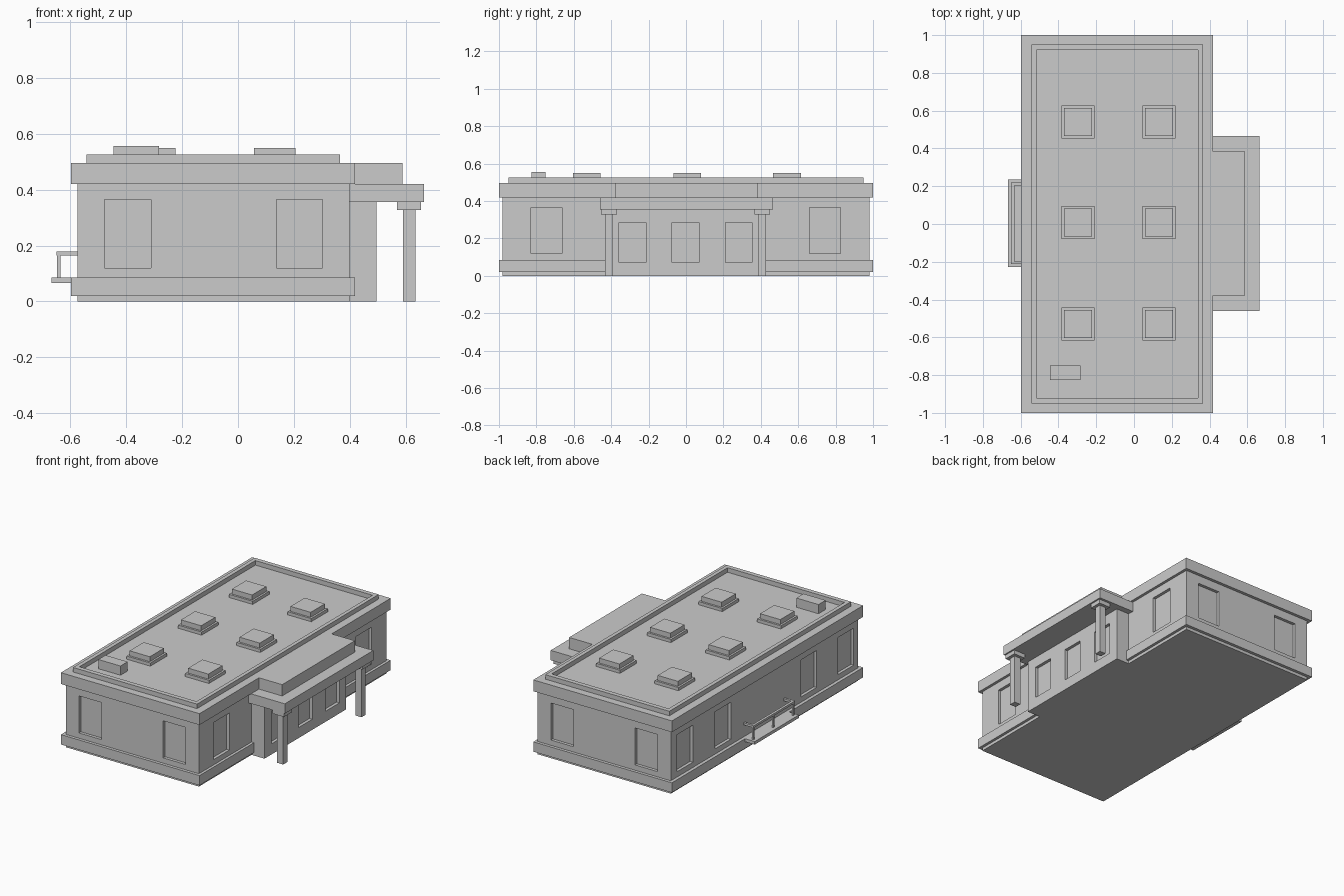
import bpy, bmesh
from mathutils import Matrix, Vector

if "Cube" in bpy.data.objects:
    bpy.data.objects.remove(bpy.data.objects["Cube"])


def boxes(name, items):
    """One object made of boxes, each (x0, x1, y0, y1, z0, z1)."""
    bm = bmesh.new()
    for x0, x1, y0, y1, z0, z1 in items:
        centre = Vector(((x0 + x1) / 2, (y0 + y1) / 2, (z0 + z1) / 2))
        size = (x1 - x0, y1 - y0, z1 - z0, 1)
        bmesh.ops.create_cube(bm, size=1, matrix=Matrix.Translation(centre) @ Matrix.Diagonal(size))
    mesh = bpy.data.meshes.new(name)
    bm.to_mesh(mesh)
    bm.free()
    ob = bpy.data.objects.new(name, mesh)
    bpy.context.collection.objects.link(ob)
    return ob


def cut(target, items):
    """Cut box recesses out of the target."""
    cutter = boxes(target.name + "_cutter", items)
    cutter.hide_render = True
    mod = target.modifiers.new("recesses", 'BOOLEAN')
    mod.operation = 'DIFFERENCE'
    mod.solver = 'EXACT'
    mod.object = cutter
    bpy.context.view_layer.objects.active = target
    bpy.ops.object.modifier_apply(modifier=mod.name)
    bpy.data.objects.remove(cutter)


D = 0.02        # window recess depth
W = 0.083       # half window width
Z = (0.12, 0.365)

# Main walls with recessed windows on all four sides
walls = boxes("main_walls", [(-0.575, 0.40, -0.98, 0.98, 0, 0.45)])
wins = []
for x in (-0.395, 0.22):
    wins.append((x - W, x + W, -1.1, -0.98 + D, *Z))
    wins.append((x - W, x + W, 0.98 - D, 1.1, *Z))
for y in (-0.745, 0.742):
    wins.append((0.40 - D, 0.5, y - W, y + W, *Z))
for y in (-0.85, -0.462, 0.435, 0.832):
    wins.append((-0.7, -0.575 + D, y - W, y + W, *Z))
cut(walls, wins)

# Entrance block with three windows
block = boxes("entrance_block", [(0.31, 0.495, -0.43, 0.425, 0, 0.37)])
cut(block, [(0.495 - D, 0.6, y - 0.072, y + 0.072, 0.07, 0.285) for y in (-0.286, -0.002, 0.282)])

# Base band and cornice
boxes("base_band", [(-0.597, 0.418, -1, 1, 0.02, 0.085)])
boxes("cornice", [(-0.597, 0.418, -1, 1, 0.42, 0.495)])

# Parapet frame around the flat roof
parapet = boxes("parapet", [(-0.543, 0.365, -0.95, 0.95, 0.48, 0.525)])
cut(parapet, [(-0.517, 0.34, -0.92, 0.92, 0.4, 0.6)])

# Porch roof, upper step and columns with capitals
boxes("porch_roof", [(0.38, 0.665, -0.46, 0.465, 0.355, 0.42)])
boxes("porch_upper_step", [(0.38, 0.588, -0.378, 0.383, 0.42, 0.495)])
for side, y in (("front", -0.412), ("back", 0.407)):
    boxes(side + "_column", [(0.59, 0.635, y - 0.022, y + 0.022, 0, 0.335)])
    boxes(side + "_capital", [(0.57, 0.655, y - 0.042, y + 0.042, 0.328, 0.36)])

# Skylights and roof vent
for x in (-0.297, 0.132):
    for y in (-0.53, 0.007, 0.54):
        boxes("skylight", [(x - 0.087, x + 0.087, y - 0.087, y + 0.087, 0.49, 0.516),
                           (x - 0.074, x + 0.074, y - 0.074, y + 0.074, 0.51, 0.549)])
boxes("roof_vent", [(-0.445, -0.283, -0.825, -0.75, 0.49, 0.556)])

# Balcony platform, railing and posts
boxes("balcony_platform", [(-0.668, -0.57, -0.227, 0.235, 0.065, 0.085)])
boxes("balcony_rail", [(-0.65, -0.633, -0.213, 0.22, 0.165, 0.179),
                       (-0.64, -0.57, -0.213, -0.198, 0.165, 0.179),
                       (-0.64, -0.57, 0.205, 0.22, 0.165, 0.179)])
boxes("balcony_posts", [(-0.647, -0.636, y - 0.006, y + 0.006, 0.08, 0.168)
                        for y in (-0.205, 0.004, 0.212)])
